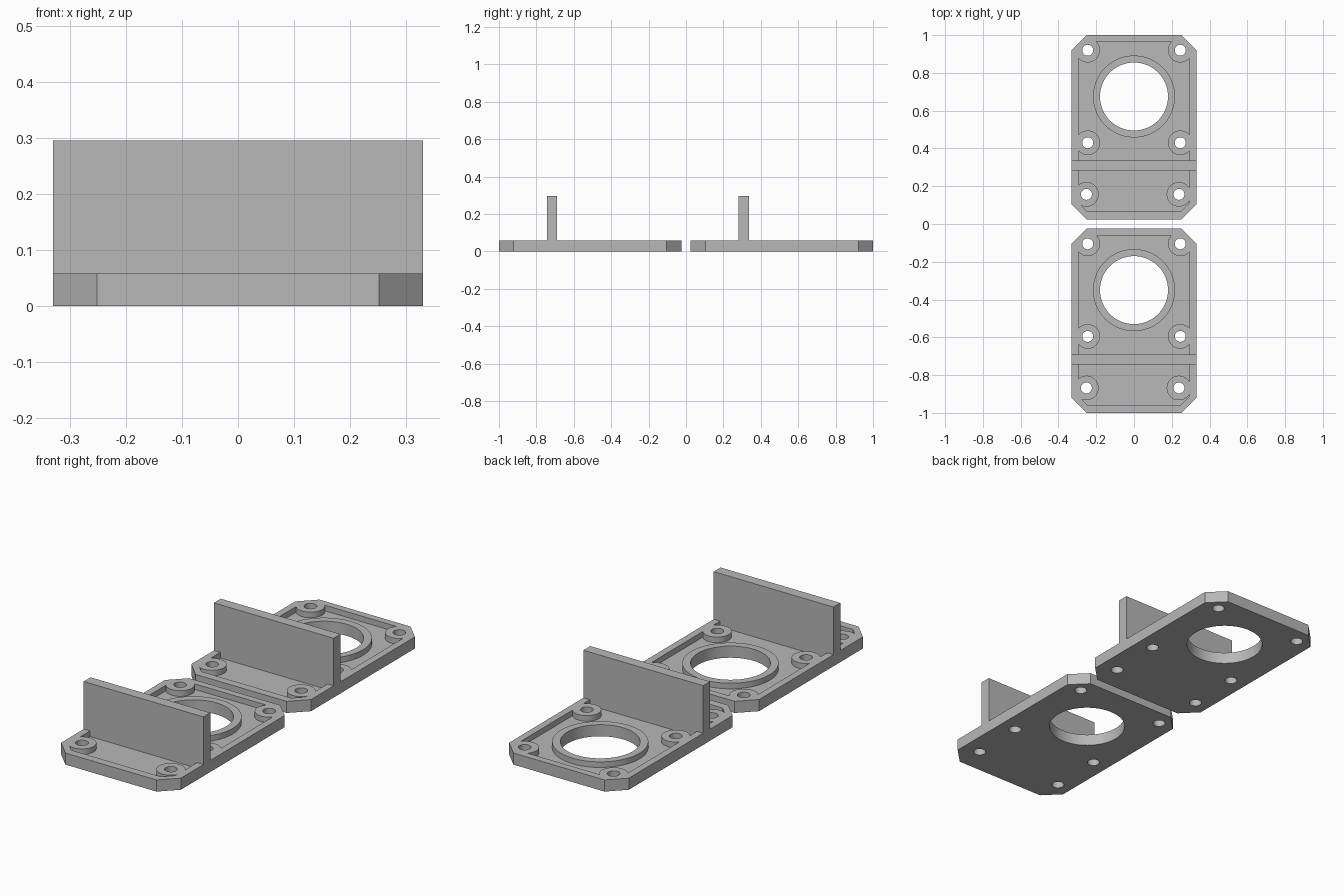
import bpy
import bmesh
from math import radians

cube = bpy.data.objects.get("Cube")
if cube:
    bpy.data.objects.remove(cube, do_unlink=True)

TOP, FLOOR, RIB_TOP = 0.058, 0.03, 0.295
HALF_W = 0.33
Y_FRONT, Y_BACK = 0.025, 1.0
RIB_Y = (0.282, 0.336)
RING_Y = 0.675
SPACING = 1.025
# Screw hole centres: four around the ring, two on the foot
HOLES = [(-0.245, 0.92), (0.245, 0.92), (-0.245, 0.43), (0.245, 0.43),
         (-0.252, 0.157), (0.238, 0.157)]

grey = bpy.data.materials.new("mid grey")
grey.use_nodes = True
grey.diffuse_color = (0.48, 0.48, 0.48, 1)
grey.node_tree.nodes["Principled BSDF"].inputs["Base Color"].default_value = grey.diffuse_color


def new_object(name, bm):
    bmesh.ops.recalc_face_normals(bm, faces=bm.faces)
    mesh = bpy.data.meshes.new(name)
    bm.to_mesh(mesh)
    bm.free()
    mesh.materials.append(grey)
    obj = bpy.data.objects.new(name, mesh)
    bpy.context.collection.objects.link(obj)
    return obj


def prism(name, points, z0, z1):
    bm = bmesh.new()
    face = bm.faces.new([bm.verts.new((x, y, z0)) for x, y in points])
    ext = bmesh.ops.extrude_face_region(bm, geom=[face])
    verts = [v for v in ext["geom"] if isinstance(v, bmesh.types.BMVert)]
    bmesh.ops.translate(bm, verts=verts, vec=(0, 0, z1 - z0))
    return new_object(name, bm)


def octagon(w, y0, y1, c):
    return [(-w + c, y0), (w - c, y0), (w, y0 + c), (w, y1 - c),
            (w - c, y1), (-w + c, y1), (-w, y1 - c), (-w, y0 + c)]


def box(name, w, y0, y1, z0, z1):
    return prism(name, [(-w, y0), (w, y0), (w, y1), (-w, y1)], z0, z1)


def cylinder(name, x, y, r, segments):
    bm = bmesh.new()
    bmesh.ops.create_cone(bm, cap_ends=True, segments=segments,
                          radius1=r, radius2=r, depth=0.6)
    bmesh.ops.translate(bm, verts=bm.verts, vec=(x, y, 0))
    return new_object(name, bm)


def subtract(target, cutters):
    for cutter in cutters:
        mod = target.modifiers.new("cut", "BOOLEAN")
        mod.operation = "DIFFERENCE"
        mod.solver = "EXACT"
        mod.object = cutter
    bpy.context.view_layer.update()
    deps = bpy.context.evaluated_depsgraph_get()
    mesh = bpy.data.meshes.new_from_object(target.evaluated_get(deps))
    target.modifiers.clear()
    target.data = mesh
    for cutter in cutters:
        bpy.data.objects.remove(cutter, do_unlink=True)


# Recess that leaves the rim, screw bosses, ring and rib seat standing
pocket = prism("pocket", octagon(0.295, 0.065, 0.965, 0.048), FLOOR, 0.2)
keep = [cylinder("boss", x, y, 0.065, 48) for x, y in HOLES]
keep.append(cylinder("ring", 0, RING_Y, 0.217, 96))
keep.append(box("rib_seat", 0.5, *RIB_Y, -0.1, 0.4))
subtract(pocket, keep)

# Chamfered plate with recess, round opening and screw holes
plate = prism("back_plate", octagon(HALF_W, Y_FRONT, Y_BACK, 0.079), 0, TOP)
cuts = [pocket, cylinder("opening", 0, RING_Y, 0.18, 96)]
cuts += [cylinder("hole", x, y, 0.029, 32) for x, y in HOLES]
subtract(plate, cuts)

# Upright rib across the plate
rib = box("back_rib", HALF_W, *RIB_Y, TOP, RIB_TOP)

# Smooth the round walls, keep the edges sharp
bpy.ops.object.select_all(action="DESELECT")
plate.select_set(True)
bpy.context.view_layer.objects.active = plate
bpy.ops.object.shade_smooth_by_angle(angle=radians(30))

# Second bracket in front
for obj in (plate, rib):
    twin = obj.copy()
    twin.name = obj.name.replace("back", "front")
    twin.location.y = -SPACING
    bpy.context.collection.objects.link(twin)
